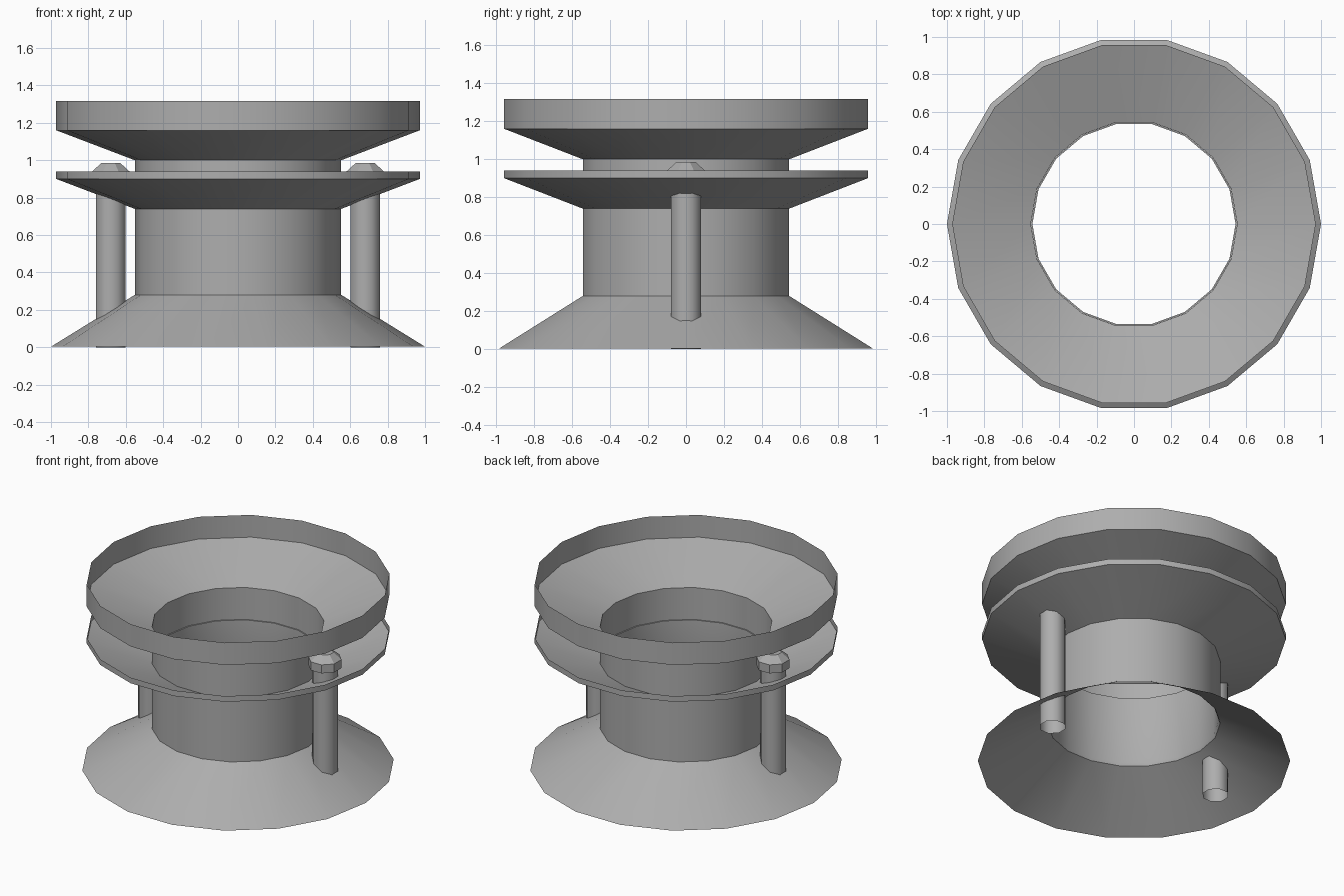
import bpy, math

if "Cube" in bpy.data.objects:
    bpy.data.objects.remove(bpy.data.objects["Cube"])

grey = bpy.data.materials.new("mid_grey")
grey.diffuse_color = (0.42, 0.42, 0.42, 1)
grey.use_nodes = True
grey.node_tree.nodes["Principled BSDF"].inputs["Base Color"].default_value = grey.diffuse_color


def finish(name, verts, faces, sharp):
    mesh = bpy.data.meshes.new(name)
    mesh.from_pydata(verts, [], faces)
    mesh.update()
    mesh.materials.append(grey)
    obj = bpy.data.objects.new(name, mesh)
    bpy.context.collection.objects.link(obj)
    bpy.ops.object.select_all(action='DESELECT')
    obj.select_set(True)
    bpy.context.view_layer.objects.active = obj
    bpy.ops.object.shade_smooth_by_angle(angle=math.radians(sharp))
    return obj


def lathe(name, profile, sides=18, turn=0.0, x=0.0, caps=False, sharp=30):
    """Revolve a bottom-to-top (radius, z) profile around a vertical axis at x."""
    verts, faces = [], []
    for r, z in profile:
        for j in range(sides):
            a = 2 * math.pi * j / sides + turn
            verts.append((x + r * math.cos(a), r * math.sin(a), z))
    for i in range(len(profile) - 1):
        for j in range(sides):
            k = (j + 1) % sides
            faces.append((i * sides + j, i * sides + k,
                          (i + 1) * sides + k, (i + 1) * sides + j))
    if caps:
        faces.append(tuple(reversed(range(sides))))
        faces.append(tuple(range(len(verts) - sides, len(verts))))
    return finish(name, verts, faces, sharp)


# Flared base with the lower tube, and the liner whose top edge shows inside
lathe("base_and_lower_tube", [(1.0, 0.003), (0.552, 0.28), (0.552, 0.74)])
lathe("tube_liner", [(0.551, 0.28), (0.543, 0.30), (0.543, 0.775), (0.551, 0.775)])

# Middle flange: open cone with a short lip
lathe("middle_flange", [(0.552, 0.74), (0.972, 0.90), (0.972, 0.94)])

# Upper tube, funnel and tall rim
lathe("upper_funnel", [(0.552, 0.74), (0.552, 1.0), (0.972, 1.16), (0.972, 1.317)])

# Bolts on both sides: open octagonal rod and chamfered head
for side, x in (("left", -0.68), ("right", 0.68)):
    lathe(side + "_rod", [(0.086, 0), (0.086, 0.89)], 8, math.pi / 8, x, sharp=60)
    lathe(side + "_bolt_head", [(0.108, 0.88), (0.108, 0.94), (0.055, 0.985)],
          8, math.pi / 8, x, True)
